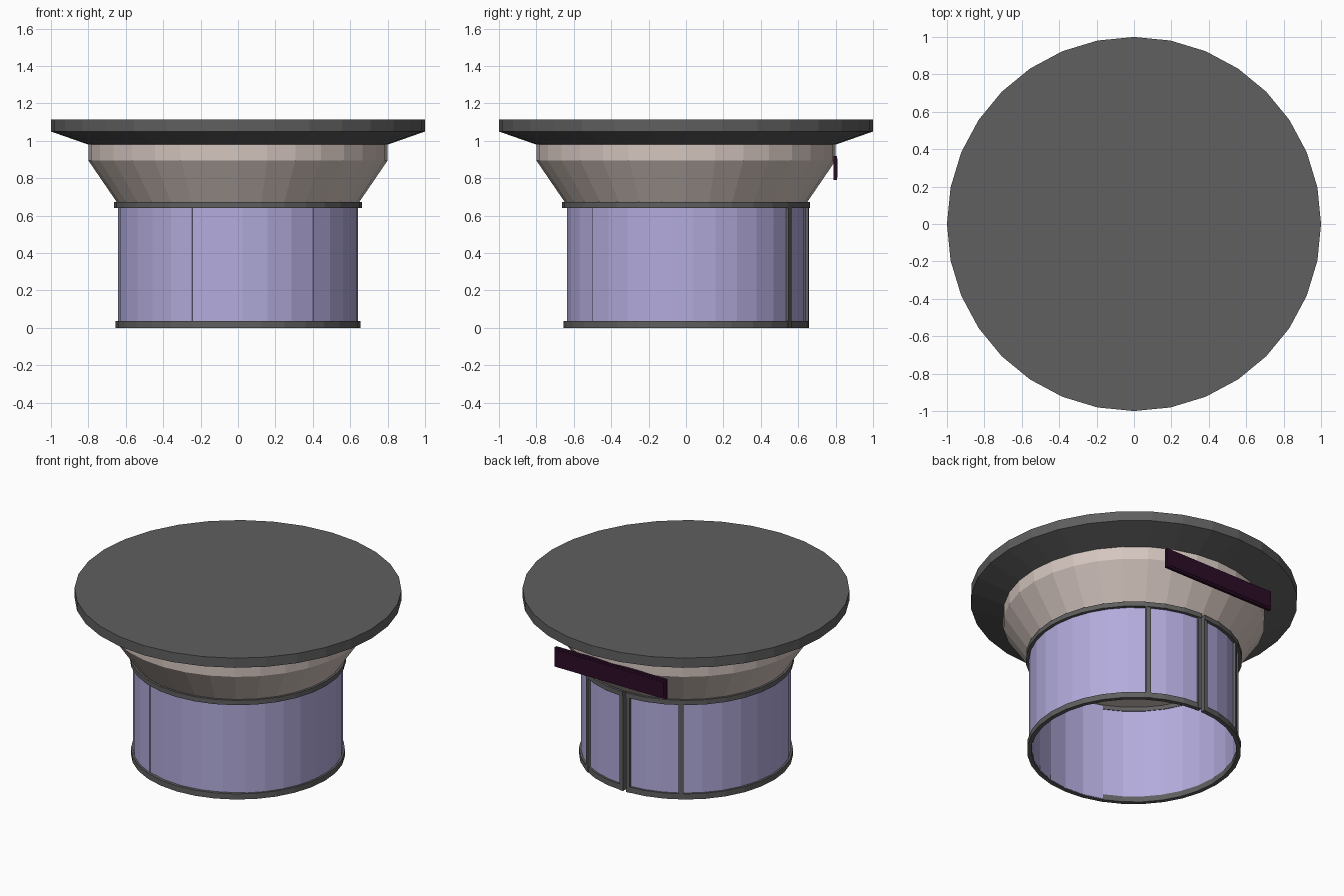
import bpy, bmesh, math

if "Cube" in bpy.data.objects:
    bpy.data.objects.remove(bpy.data.objects["Cube"])


def material(name, rgb):
    m = bpy.data.materials.new(name)
    m.diffuse_color = (*rgb, 1)
    m.use_nodes = True
    m.node_tree.nodes["Principled BSDF"].inputs["Base Color"].default_value = m.diffuse_color
    return m


GREY = material("dark_grey", (0.115, 0.115, 0.115))
LILAC = material("lilac_glass", (0.45, 0.41, 0.72))
BEIGE = material("warm_beige", (0.66, 0.56, 0.52))
PLUM = material("dark_plum", (0.026, 0.004, 0.02))
STEP = 11.25


def finish(name, bm, mat):
    bmesh.ops.recalc_face_normals(bm, faces=bm.faces)
    me = bpy.data.meshes.new(name)
    bm.to_mesh(me)
    bm.free()
    me.materials.append(mat)
    ob = bpy.data.objects.new(name, me)
    bpy.context.collection.objects.link(ob)
    return ob


def turned(name, profile, mat, n=32):
    """Closed solid from (radius, height) pairs, bottom to top."""
    bm = bmesh.new()
    rings = []
    for r, z in profile:
        rings.append([bm.verts.new((r * math.cos(math.tau * i / n),
                                    r * math.sin(math.tau * i / n), z)) for i in range(n)])
    for lo, hi in zip(rings, rings[1:]):
        for i in range(n):
            j = (i + 1) % n
            bm.faces.new((lo[i], lo[j], hi[j], hi[i]))
    bm.faces.new(rings[0])
    bm.faces.new(rings[-1])
    return finish(name, bm, mat)


def arc(name, a0, a1, r0, r1, z0, z1, mat):
    """Curved bar between two angles in degrees, counted from +x."""
    n = max(1, round((a1 - a0) / STEP))
    bm = bmesh.new()
    loops = []
    for i in range(n + 1):
        a = math.radians(a0 + (a1 - a0) * i / n)
        loops.append([bm.verts.new((r * math.cos(a), r * math.sin(a), z))
                      for r, z in ((r0, z0), (r1, z0), (r1, z1), (r0, z1))])
    for p, q in zip(loops, loops[1:]):
        for k in range(4):
            m = (k + 1) % 4
            bm.faces.new((p[k], p[m], q[m], q[k]))
    bm.faces.new(loops[0])
    bm.faces.new(loops[-1])
    return finish(name, bm, mat)


def box(name, size, loc, mat):
    bm = bmesh.new()
    bmesh.ops.create_cube(bm, size=1)
    for v in bm.verts:
        v.co = [v.co[i] * size[i] + loc[i] for i in range(3)]
    return finish(name, bm, mat)


# Roof disc with sloping underside, and flared neck below it
turned("roof_disc", [(0.80, 0.98), (1.0, 1.05), (1.0, 1.115)], GREY)
turned("flared_neck", [(0.645, 0.668), (0.80, 0.895), (0.80, 0.98)], BEIGE)

# Rails at floor and ceiling, open at the door gap at the back
arc("bottom_rail", 91, 449, 0.628, 0.655, 0.0, 0.038, GREY)
arc("top_rail", 91, 449, 0.628, 0.662, 0.64, 0.672, GREY)

# Curved glass walls, the front panel set slightly inward
arc("left_glass", 122.3, 247.5, 0.632, 0.642, 0.005, 0.66, LILAC)
arc("front_glass", 247.5, 309, 0.626, 0.636, 0.005, 0.66, LILAC)
arc("right_glass", 309, 417.7, 0.632, 0.642, 0.005, 0.66, LILAC)

# Pair of back doors with their posts
for side, s in (("right", -1), ("left", 1)):
    def span(lo, hi):
        return sorted((90 + s * lo, 90 + s * hi))
    arc(side + "_door_glass", *span(2, 32.3), 0.632, 0.642, 0.01, 0.66, LILAC)
    arc(side + "_meeting_post", *span(1, 3.2), 0.625, 0.657, 0.0, 0.67, GREY)
    arc(side + "_hinge_post", *span(31, 33.6), 0.625, 0.657, 0.0, 0.67, GREY)

# Sign board with a thin raised face
box("sign_board", (0.83, 0.02, 0.13), (0.0, 0.798, 0.855), PLUM)
box("sign_face", (0.80, 0.004, 0.10), (0.0, 0.809, 0.855), PLUM)
